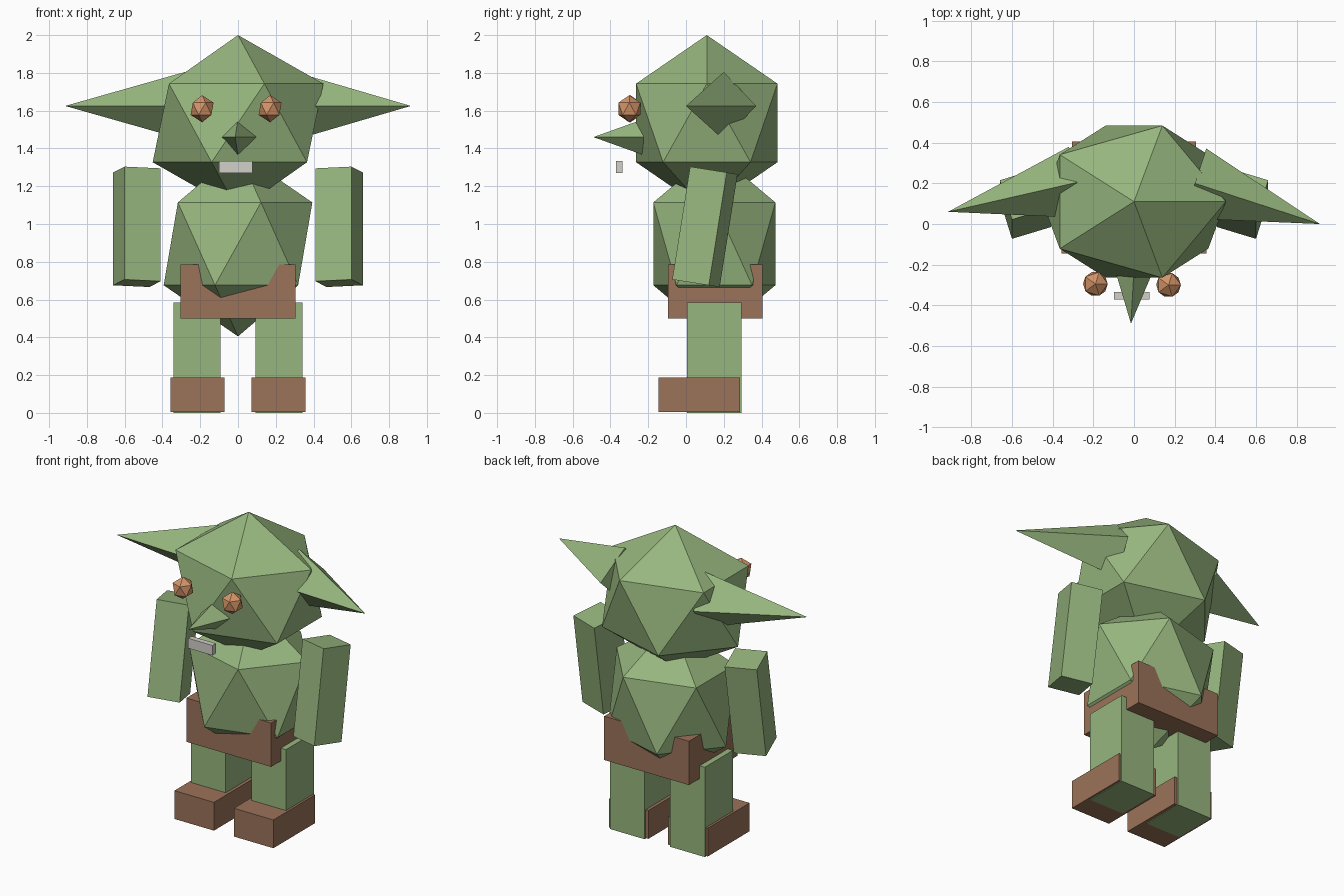
import bpy
from math import radians
from mathutils import Vector

cube = bpy.data.objects.get("Cube")
if cube:
    bpy.data.objects.remove(cube, do_unlink=True)


def material(name, rgb):
    m = bpy.data.materials.new(name)
    m.use_nodes = True
    m.diffuse_color = (*rgb, 1)
    m.node_tree.nodes["Principled BSDF"].inputs["Base Color"].default_value = (*rgb, 1)
    return m


green = material("green skin", (0.31, 0.47, 0.21))
brown = material("brown leather", (0.33, 0.17, 0.10))
orange = material("orange eye", (0.66, 0.30, 0.14))
grey = material("pale grey", (0.65, 0.63, 0.59))


def finish(name, mat):
    ob = bpy.context.object
    ob.name = name
    ob.data.materials.append(mat)
    return ob


def ball(name, mat, centre, radii):
    """Twenty-sided ball stretched along each axis."""
    bpy.ops.mesh.primitive_ico_sphere_add(subdivisions=1, radius=1, location=centre)
    ob = finish(name, mat)
    ob.scale = radii
    return ob


def box(name, mat, centre, size):
    bpy.ops.mesh.primitive_cube_add(size=1, location=centre)
    ob = finish(name, mat)
    ob.scale = size
    return ob


def spike(name, base, tip, radius):
    """Four-sided cone from a base centre to a tip, one corner upward."""
    base, tip = Vector(base), Vector(tip)
    axis = tip - base
    bpy.ops.mesh.primitive_cone_add(vertices=4, radius1=radius, radius2=0,
                                    depth=axis.length, location=(base + tip) / 2)
    ob = finish(name, green)
    ob.rotation_euler = axis.to_track_quat('Z', 'Y').to_euler()
    return ob


# Head and torso
ball("head", green, (0, 0.11, 1.535), (0.505, 0.44, 0.465))
ball("torso", green, (0, 0.15, 0.895), (0.44, 0.38, 0.49))

# Ears and nose
spike("left_ear", (0.30, 0.20, 1.625), (0.915, 0, 1.625), 0.18)
spike("right_ear", (-0.28, 0.205, 1.625), (-0.915, 0.06, 1.625), 0.18)
spike("nose", (0, -0.22, 1.46), (-0.015, -0.49, 1.46), 0.097)

# Eyes and mouth
ball("left_eye", orange, (0.17, -0.30, 1.61), (0.068, 0.068, 0.072))
ball("right_eye", orange, (-0.19, -0.295, 1.61), (0.068, 0.068, 0.072))
box("mouth", grey, (-0.012, -0.353, 1.302), (0.175, 0.035, 0.065))

# Shorts
box("shorts", brown, (0, 0.155, 0.643), (0.61, 0.5, 0.285))

# Limbs on both sides
for side, s in (("left", 1), ("right", -1)):
    arm = box(side + "_arm", green, (s * 0.535, 0.1, 0.985), (0.2, 0.205, 0.605))
    arm.rotation_mode = 'ZYX'
    arm.rotation_euler = (radians(-9), 0, radians(-17 * s))
    box(side + "_leg", green, (s * 0.217, 0.15, 0.292), (0.25, 0.29, 0.584))
    box(side + "_foot", brown, (s * 0.214, 0.07, 0.096), (0.285, 0.43, 0.184))
